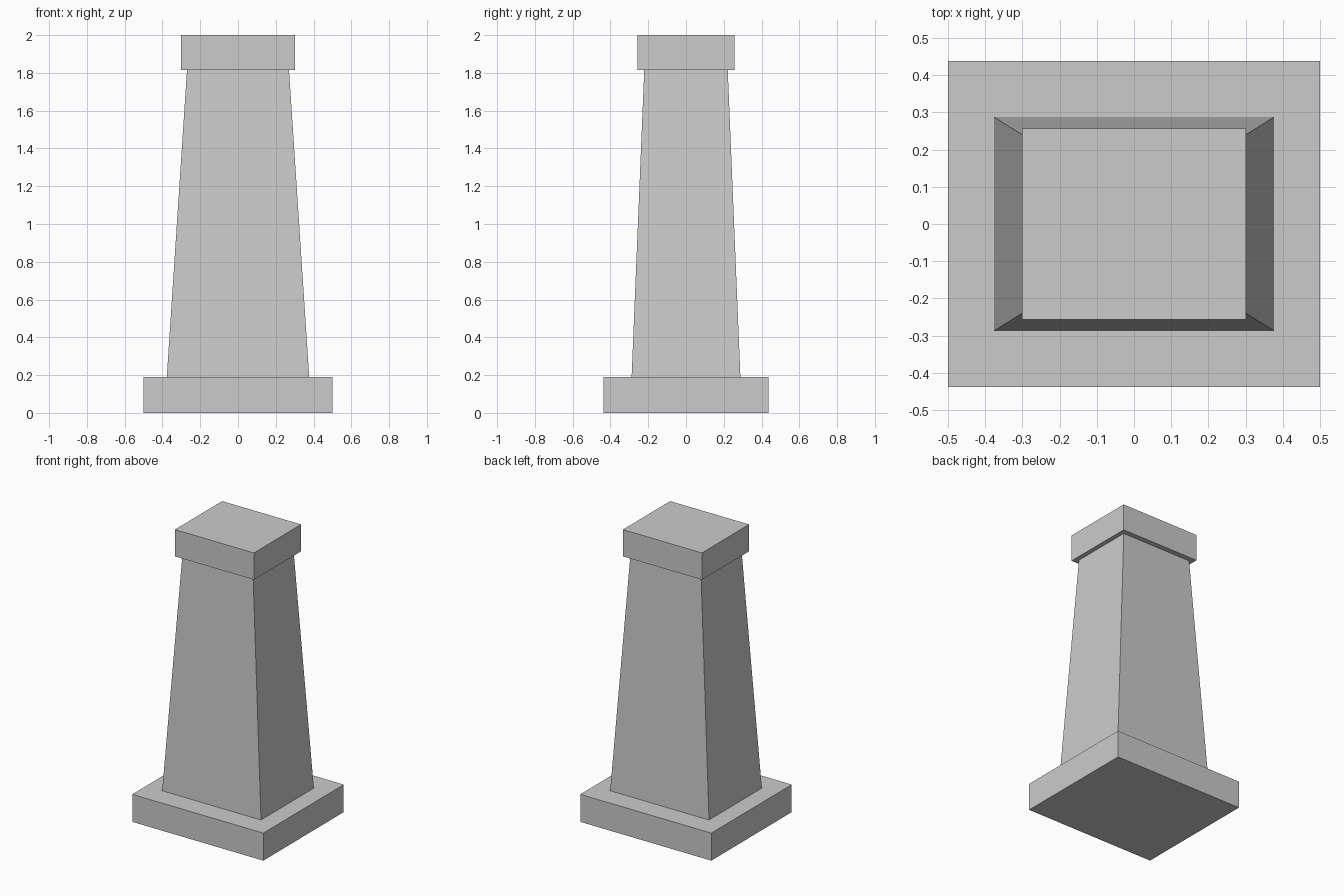
import bpy
import bmesh

if "Cube" in bpy.data.objects:
    bpy.data.objects.remove(bpy.data.objects["Cube"])


def block(name, bottom, top, z0, z1):
    """Four-sided block; bottom and top are (half width, half depth)."""
    bm = bmesh.new()
    bmesh.ops.create_cube(bm, size=2)
    for v in bm.verts:
        hx, hy = top if v.co.z > 0 else bottom
        v.co = (v.co.x * hx, v.co.y * hy, z1 if v.co.z > 0 else z0)
    mesh = bpy.data.meshes.new(name)
    bm.to_mesh(mesh)
    bm.free()
    obj = bpy.data.objects.new(name, mesh)
    bpy.context.collection.objects.link(obj)
    return obj


# Wide plinth, tapering shaft and overhanging cap
block("base_plinth", (0.5, 0.438), (0.5, 0.438), 0.0, 0.19)
block("tapered_shaft", (0.377, 0.288), (0.27, 0.221), 0.19, 1.815)
block("top_cap", (0.301, 0.257), (0.301, 0.257), 1.815, 2.0)
